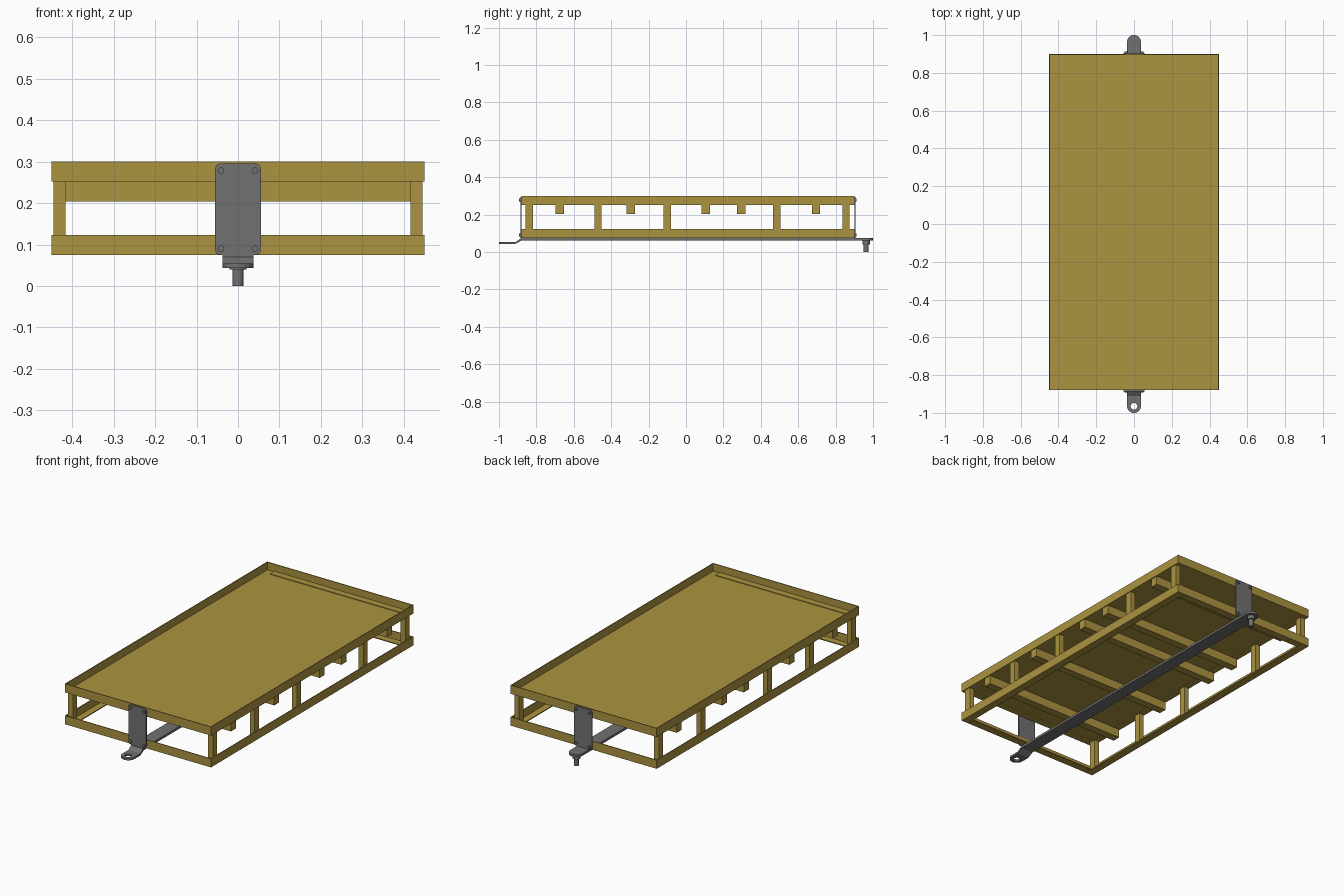
import bpy, bmesh, math

if "Cube" in bpy.data.objects:
    bpy.data.objects.remove(bpy.data.objects["Cube"])

def material(name, col):
    m = bpy.data.materials.new(name)
    m.diffuse_color = (*col, 1)
    m.use_nodes = True
    m.node_tree.nodes["Principled BSDF"].inputs["Base Color"].default_value = m.diffuse_color
    return m

YELLOW = material("ochre_paint", (0.41, 0.295, 0.052))
GREY = material("dark_steel", (0.165, 0.165, 0.165))

def finish(bm, name, mat):
    bmesh.ops.recalc_face_normals(bm, faces=bm.faces)
    me = bpy.data.meshes.new(name)
    bm.to_mesh(me)
    bm.free()
    me.materials.append(mat)
    ob = bpy.data.objects.new(name, me)
    bpy.context.collection.objects.link(ob)
    return ob

def prism(name, pts, direction, mat):
    """Extrude a closed polygon of 3D points along a direction."""
    bm = bmesh.new()
    f = bm.faces.new([bm.verts.new(p) for p in pts])
    r = bmesh.ops.extrude_face_region(bm, geom=[f])
    bmesh.ops.translate(bm, vec=direction,
                        verts=[v for v in r["geom"] if isinstance(v, bmesh.types.BMVert)])
    return finish(bm, name, mat)

def box(name, x0, x1, y0, y1, z0, z1, mat):
    return prism(name, [(x0, y0, z0), (x1, y0, z0), (x1, y1, z0), (x0, y1, z0)],
                 (0, 0, z1 - z0), mat)

def cylinder(name, loc, r, depth, mat, axis="Z", n=24):
    rot = (math.pi / 2, 0, 0) if axis == "Y" else (0, 0, 0)
    bpy.ops.mesh.primitive_cylinder_add(vertices=n, radius=r, depth=depth, location=loc, rotation=rot)
    ob = bpy.context.object
    ob.name = name
    ob.data.materials.append(mat)
    bpy.ops.object.shade_smooth_by_angle()
    return ob

X, Y0, Y1, T = 0.45, -0.88, 0.90, 0.005   # frame limits and sheet thickness
LEG = 0.043

# Two rectangular frames of angle iron: upright outside, flange at the bottom
for label, z, lift in (("lower", 0.075, 0), ("upper", 0.252, 0.004)):
    h = z + 0.048
    for side, s in (("left", -1), ("right", 1)):
        prof = [(X, z), (X, h), (X - T, h), (X - T, z + T), (X - LEG, z + T), (X - LEG, z)]
        prism(f"{label}_{side}_rail", [(s * a, Y0, b) for a, b in prof], (0, Y1 - Y0, 0), YELLOW)
    for end, y, s in (("front", Y0, 1), ("back", Y1, -1)):
        a, b = sorted((y, y + s * T))
        box(f"{label}_{end}_rail", -X, X, a, b, z, h, YELLOW)
        a, b = sorted((y, y + s * LEG))
        box(f"{label}_{end}_flange", -0.404, 0.404, a, b, z, z + T + lift, YELLOW)

# Deck sheet
box("deck", -X + T, X - T, Y0 + T, Y1 - T, 0.2525, 0.2575, YELLOW)

# Upright posts
for i, y in enumerate((-0.838, -0.47, -0.10, 0.485, 0.855)):
    for s in (-1, 1):
        a, b = sorted((s * 0.445, s * 0.416))
        box(f"post_{i}_{'left' if s < 0 else 'right'}", a, b, y - 0.019, y + 0.019, 0.08, 0.252, YELLOW)

# Cross beams under the deck
for i, y in enumerate((-0.675, -0.295, 0.105, 0.295, 0.695)):
    box(f"cross_beam_{i}", -0.445, 0.445, y - 0.022, y + 0.022, 0.204, 0.2525, YELLOW)

# Drawbar running under the frame, with a rounded back end
R = 0.037
arc = [(R * math.cos(math.pi * i / 16), R * math.sin(math.pi * i / 16)) for i in range(17)]
prism("drawbar", [(-R, -0.88, 0.061), (R, -0.88, 0.061)] + [(x, 0.963 + y, 0.061) for x, y in arc],
      (0, 0, 0.013), GREY)

# Cranked step down to the front eye
prism("drawbar_step", [(-R, -0.88, 0.074), (-R, -0.88, 0.061), (-R, -0.912, 0.043),
                       (-R, -0.925, 0.043), (-R, -0.925, 0.054), (-R, -0.91, 0.054)],
      (2 * R, 0, 0), GREY)

# Front towing eye with a drilled hole
eye = prism("towing_eye", [(R, -0.92, 0.043), (-R, -0.92, 0.043)] +
            [(-x, -0.963 - y, 0.043) for x, y in arc], (0, 0, 0.011), GREY)
cutter = cylinder("eye_cutter", (0, -0.965, 0.05), 0.018, 0.1, GREY)
mod = eye.modifiers.new("hole", "BOOLEAN")
mod.object = cutter
mod.solver = "EXACT"
bpy.context.view_layer.objects.active = eye
bpy.ops.object.select_all(action="DESELECT")
eye.select_set(True)
bpy.ops.object.modifier_apply(modifier="hole")
bpy.data.objects.remove(cutter)

# Back towing pin with a collar
cylinder("towing_pin", (0, 0.963, 0.032), 0.0135, 0.064, GREY)
cylinder("pin_collar", (0, 0.963, 0.051), 0.034, 0.022, GREY).scale = (0.6, 0.6, 1)

# Bolted end plates with rounded corners
def plate_outline(y):
    pts, r = [], 0.012
    for cx, cz, a0 in ((0.043, 0.283, 0), (-0.043, 0.283, 90), (-0.043, 0.087, 180), (0.043, 0.087, 270)):
        for k in range(5):
            a = math.radians(a0 + k * 22.5)
            pts.append((cx + r * math.cos(a), y, cz + r * math.sin(a)))
    return pts

for end, y, s in (("front", Y0, -1), ("back", Y1, 1)):
    prism(f"{end}_plate", plate_outline(y), (0, s * 0.006, 0), GREY)
    # Small foot joining the plate to the drawbar
    a, b = sorted((y + s * 0.006, y - s * 0.03))
    box(f"{end}_plate_foot", -R, R, a, b, 0.062, 0.078, GREY)
    for x in (-0.041, 0.041):
        for z in (0.09, 0.278):
            cylinder(f"{end}_bolt", (x, y + s * 0.008, z), 0.008, 0.008, GREY, "Y", 12)
